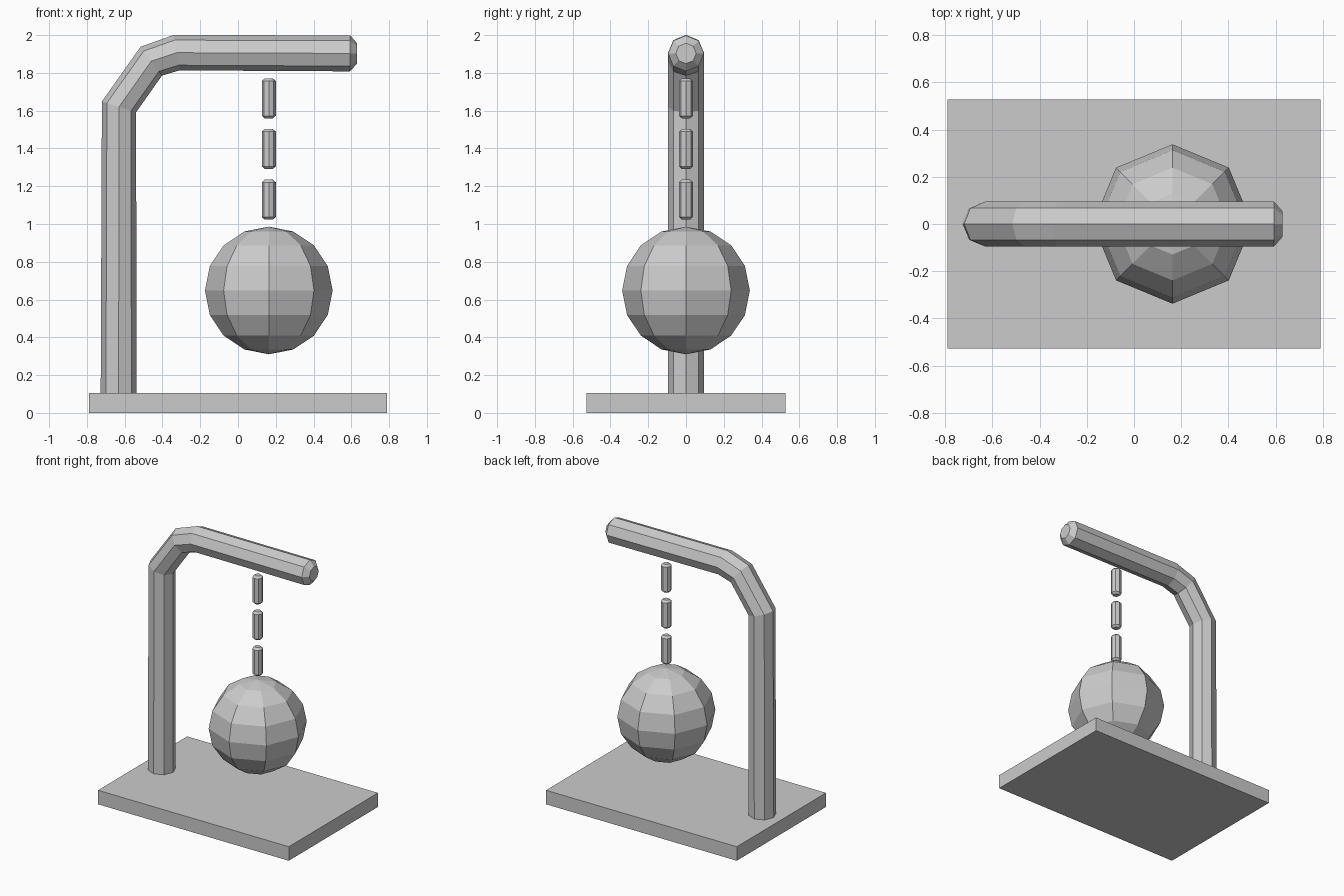
import bpy, bmesh, math
from mathutils import Vector

if "Cube" in bpy.data.objects:
    bpy.data.objects.remove(bpy.data.objects["Cube"])


def finish(name, bm):
    bmesh.ops.recalc_face_normals(bm, faces=bm.faces)
    mesh = bpy.data.meshes.new(name)
    bm.to_mesh(mesh)
    bm.free()
    obj = bpy.data.objects.new(name, mesh)
    bpy.context.collection.objects.link(obj)
    return obj


def capped_tube(name, path, radius, sides=8):
    """Sweep a polygon along an (x, z) path; both tips are chamfered."""
    pts = [Vector((x, 0, z)) for x, z in path]
    dirs = [(b - a).normalized() for a, b in zip(pts, pts[1:])]
    tangents = [dirs[0]] + [(a + b).normalized() for a, b in zip(dirs, dirs[1:])] + [dirs[-1]]
    inset = 0.38 * radius
    sections = [(p, t, radius) for p, t in zip(pts, tangents)]
    sections[0] = (pts[0] + dirs[0] * inset, dirs[0], radius)
    sections[-1] = (pts[-1] - dirs[-1] * inset, dirs[-1], radius)
    sections.insert(0, (pts[0], dirs[0], 0.57 * radius))
    sections.append((pts[-1], dirs[-1], 0.57 * radius))

    bm = bmesh.new()
    rings = []
    side = Vector((0, 1, 0))
    for p, t, r in sections:
        up = t.cross(side)
        angles = [2 * math.pi * i / sides for i in range(sides)]
        rings.append([bm.verts.new(p + r * (math.cos(a) * side + math.sin(a) * up))
                      for a in angles])
    for a, b in zip(rings, rings[1:]):
        for i in range(sides):
            j = (i + 1) % sides
            bm.faces.new((a[i], a[j], b[j], b[i]))
    bm.faces.new(rings[0])
    bm.faces.new(rings[-1])
    return finish(name, bm)


# base plate
bm = bmesh.new()
bmesh.ops.create_cube(bm, size=1)
bmesh.ops.scale(bm, vec=(1.58, 1.055, 0.105), verts=bm.verts)
bmesh.ops.translate(bm, vec=(0, 0, 0.0525), verts=bm.verts)
finish("base_plate", bm)

# bent post and arm
capped_tube("bent_arm",
            [(-0.632, 0.068), (-0.63, 1.62), (-0.459, 1.862), (-0.325, 1.907), (0.63, 1.903)],
            0.095)

# hanging links
HANG_X = 0.163
for i in range(3):
    z = 1.023 + 0.268 * i
    capped_tube(f"hanging_link_{i + 1}", [(HANG_X, z), (HANG_X, z + 0.212)], 0.037)

# heavy ball
bm = bmesh.new()
bmesh.ops.create_uvsphere(bm, u_segments=8, v_segments=8, radius=0.338)
bmesh.ops.translate(bm, vec=(HANG_X, 0, 0.648), verts=bm.verts)
finish("ball", bm)
